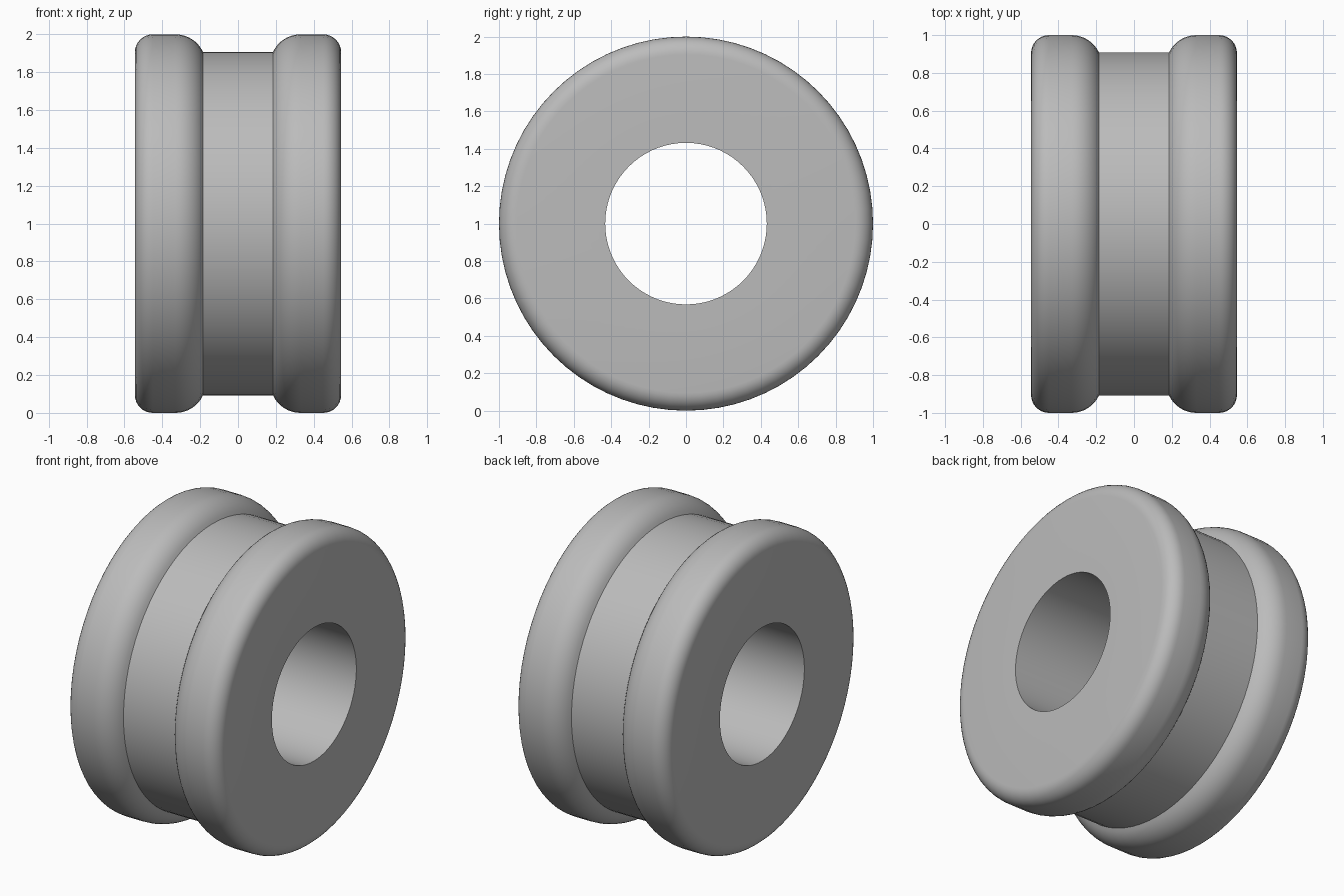
import bpy, bmesh
from math import sin, cos, pi, radians, sqrt, asin

cube = bpy.data.objects.get("Cube")
if cube:
    bpy.data.objects.remove(cube)

HALF_WIDTH, RIM, GROOVE, BORE = 0.545, 1.0, 0.907, 0.432
GROOVE_HALF = 0.185
OUTER_FILLET, INNER_FILLET = 0.095, 0.16
SEGMENTS = 72

grey = bpy.data.materials.new("plain grey")
colour = (0.5, 0.5, 0.5, 1)
grey.diffuse_color = colour
grey.use_nodes = True
grey.node_tree.nodes["Principled BSDF"].inputs["Base Color"].default_value = colour


def arc(cx, cr, radius, start, end, steps):
    """Points (x, radius from axle) along an arc; angle 0 points outward along +x."""
    angles = [start + (end - start) * i / steps for i in range(steps + 1)]
    return [(cx + radius * cos(a), cr + radius * sin(a)) for a in angles]


# Right half of the section: bore, flat side, rounded rim, groove shoulder
drop = RIM - GROOVE
reach = sqrt(INNER_FILLET ** 2 - (INNER_FILLET - drop) ** 2)
shoulder_end = pi / 2 + asin(reach / INNER_FILLET)
half = [(HALF_WIDTH, BORE)]
half += arc(HALF_WIDTH - OUTER_FILLET, RIM - OUTER_FILLET, OUTER_FILLET, 0, pi / 2, 8)
half += arc(GROOVE_HALF + reach, RIM - INNER_FILLET, INNER_FILLET, pi / 2, shoulder_end, 8)

# Mirror the section and spin it around the x axis
section = half + [(-x, r) for x, r in reversed(half)]
bm = bmesh.new()
verts = [bm.verts.new((x, 0, r)) for x, r in section]
edges = [bm.edges.new((v, verts[(i + 1) % len(verts)])) for i, v in enumerate(verts)]
bmesh.ops.spin(bm, geom=verts + edges, cent=(0, 0, 0), axis=(1, 0, 0),
               angle=2 * pi, steps=SEGMENTS, use_merge=True)
bmesh.ops.remove_doubles(bm, verts=bm.verts, dist=0.0001)
bmesh.ops.recalc_face_normals(bm, faces=bm.faces)
mesh = bpy.data.meshes.new("grooved_ring")
bm.to_mesh(mesh)
bm.free()
mesh.materials.append(grey)

ring = bpy.data.objects.new("grooved_ring", mesh)
ring.location.z = RIM
bpy.context.collection.objects.link(ring)

# Smooth the rounded surfaces, keep the bore and groove edges crisp
bpy.context.view_layer.objects.active = ring
ring.select_set(True)
bpy.ops.object.shade_smooth_by_angle(angle=radians(30))
